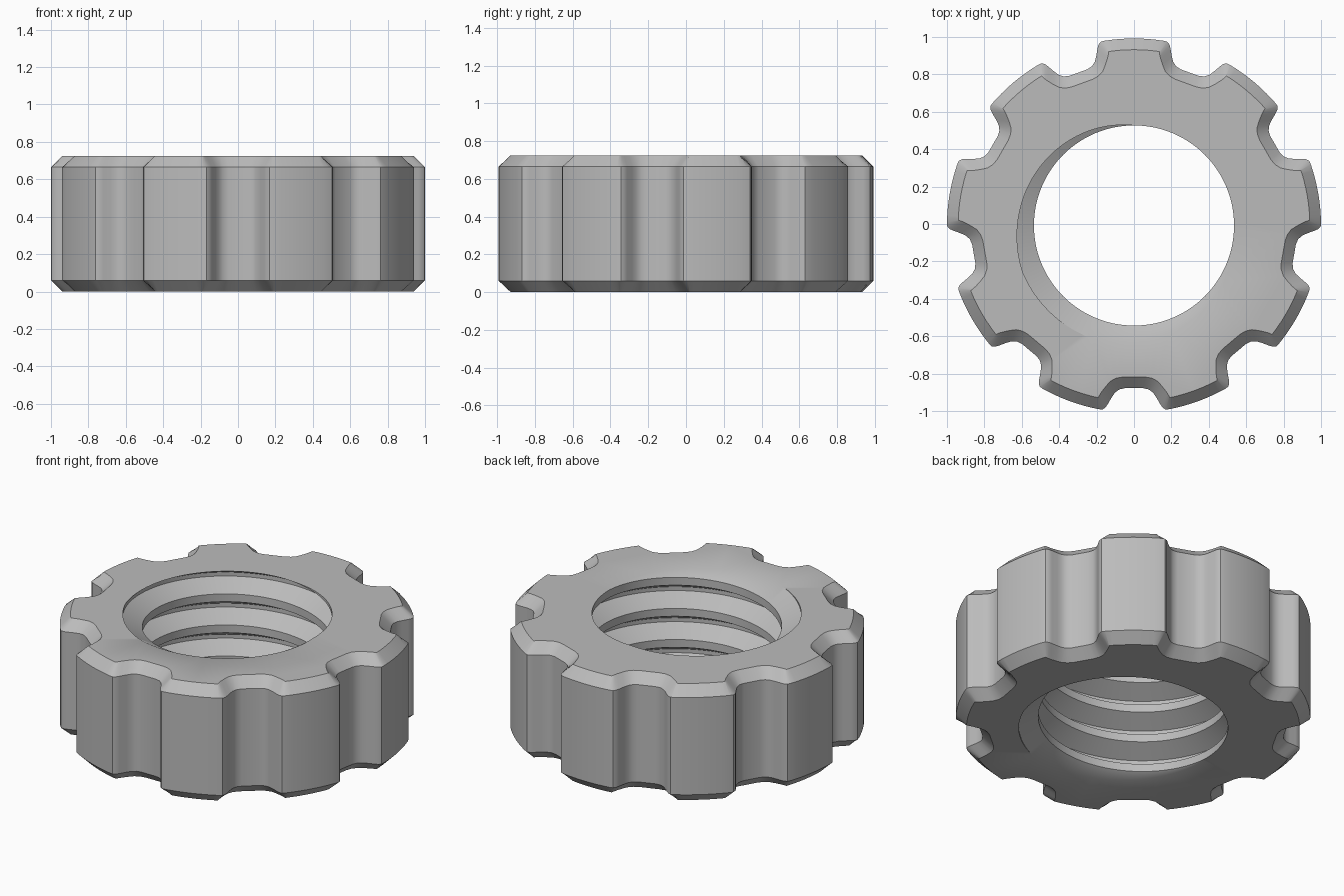
import bpy, bmesh, math

cube = bpy.data.objects.get("Cube")
if cube:
    bpy.data.objects.remove(cube, do_unlink=True)

HEIGHT, CHAMFER, LOBES = 0.725, 0.06, 9
MINOR, MAJOR = 0.535, 0.645        # thread crest and root radii
PITCH = HEIGHT / 3.75
STEPS = 144                        # thread segments per turn
Y_SHIFT = -0.008                   # odd lobe count: centre the bounds

# Half of one grip notch (across, along), from its floor to the lobe corner
WALL = [(0, .87), (.05, .87), (.08, .877), (.103, .895), (.12, .92),
        (.14, .955), (.152, .973), (.168, .984), (.19, .982)]
FACE = [(0, .81), (.06, .81), (.095, .816), (.125, .832), (.148, .857),
        (.17, .885), (.18, .90), (.186, .91), (.191, .92)]


def outline(notch, radius):
    """Closed outline: mirrored notch plus lobe arc, repeated around."""
    half = [(math.atan2(x, y), math.hypot(x, y)) for x, y in notch]
    half += [(math.radians(a), radius) for a in (13, 15, 17.5, 20)]
    sector = [(-a, r) for a, r in half[-2:0:-1]] + half
    pts = []
    for k in range(LOBES):
        mid = -math.pi / 2 + k * math.tau / LOBES
        pts += [(r * math.cos(mid + a), r * math.sin(mid + a)) for a, r in sector]
    return pts


bm = bmesh.new()


def strip(a, b, closed=True):
    n = len(a)
    for i in range(n if closed else n - 1):
        j = (i + 1) % n
        bm.faces.new((a[i], a[j], b[j], b[i]))


# Helical internal thread, made over-long and trimmed flush
rows = []
profile = [(-1 / 16, MAJOR), (1 / 16, MAJOR), (3 / 8, MINOR), (5 / 8, MINOR)]
for turn in range(-6, 3):
    for offset, r in profile:
        row = []
        for i in range(STEPS + 1):
            t = i / STEPS
            z = HEIGHT + PITCH * (turn + offset + t - 0.625)
            row.append(bm.verts.new((r * math.cos(t * math.tau),
                                     r * math.sin(t * math.tau), z)))
        rows.append(row)
for low, high in zip(rows, rows[1:]):
    strip(low, high, closed=False)
bmesh.ops.remove_doubles(bm, verts=bm.verts, dist=1e-5)
for z, up in ((0, -1), (HEIGHT, 1)):
    bmesh.ops.bisect_plane(bm, geom=bm.verts[:] + bm.edges[:] + bm.faces[:],
                           dist=1e-5, plane_co=(0, 0, z), plane_no=(0, 0, up),
                           clear_outer=True)

# Grip wall with chamfered rims
wall, face = outline(WALL, 1.0), outline(FACE, 0.94)
levels = [(face, 0), (wall, CHAMFER), (wall, HEIGHT - CHAMFER), (face, HEIGHT)]
rings = [[bm.verts.new((x, y, z)) for x, y in pts] for pts, z in levels]
for low, high in zip(rings, rings[1:]):
    strip(low, high)

# Flat end faces between the grip and the thread
for z in (0, HEIGHT):
    rim = [e for e in bm.edges if e.is_boundary
           and all(abs(v.co.z - z) < 1e-4 for v in e.verts)]
    bmesh.ops.triangle_fill(bm, edges=rim, use_beauty=True,
                            normal=(0, 0, 1 if z else -1))
bmesh.ops.recalc_face_normals(bm, faces=bm.faces)
bmesh.ops.translate(bm, verts=bm.verts, vec=(0, Y_SHIFT, 0))

mesh = bpy.data.meshes.new("grip_nut")
bm.to_mesh(mesh)
bm.free()
nut = bpy.data.objects.new("grip_nut", mesh)
bpy.context.collection.objects.link(nut)

# Single plain grey
grey = bpy.data.materials.new("plain_grey")
grey.use_nodes = True
colour = (0.5, 0.5, 0.5, 1)
grey.diffuse_color = colour
grey.node_tree.nodes["Principled BSDF"].inputs["Base Color"].default_value = colour
mesh.materials.append(grey)

bpy.ops.object.select_all(action='DESELECT')
nut.select_set(True)
bpy.context.view_layer.objects.active = nut
bpy.ops.object.shade_smooth_by_angle(angle=math.radians(35))
